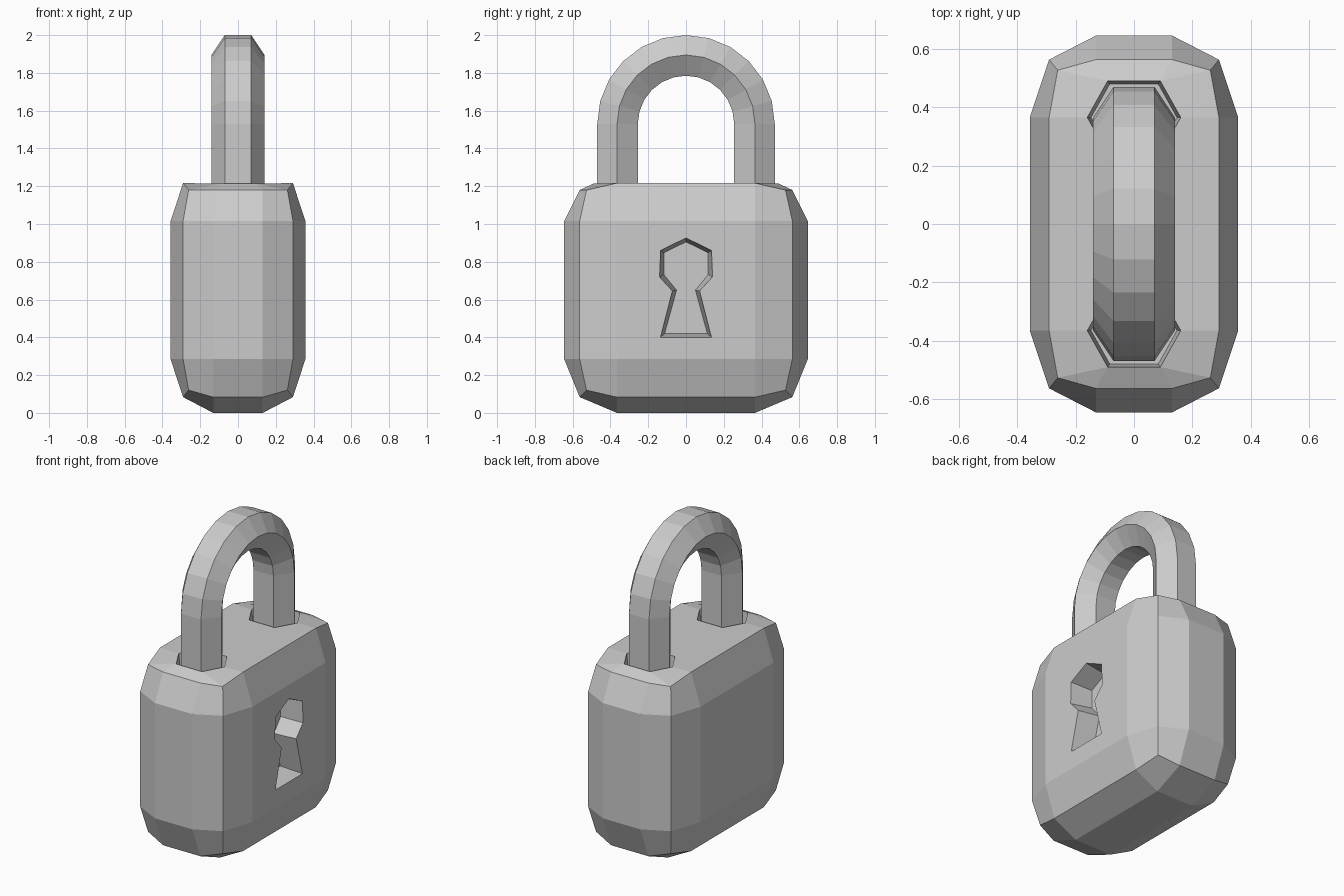
import bpy, bmesh, math
from mathutils import Vector

if "Cube" in bpy.data.objects:
    bpy.data.objects.remove(bpy.data.objects["Cube"])


def finish(bm, name):
    bmesh.ops.remove_doubles(bm, verts=bm.verts, dist=0.002)
    bmesh.ops.recalc_face_normals(bm, faces=bm.faces)
    mesh = bpy.data.meshes.new(name)
    bm.to_mesh(mesh)
    bm.free()
    obj = bpy.data.objects.new(name, mesh)
    bpy.context.collection.objects.link(obj)
    return obj


def loft(bm, rings, caps=True):
    """Join rings of points with quads, optionally capping both ends."""
    rows = [[bm.verts.new(p) for p in ring] for ring in rings]
    n = len(rows[0])
    for a, b in zip(rows, rows[1:]):
        for i in range(n):
            j = (i + 1) % n
            bm.faces.new((a[i], a[j], b[j], b[i]))
    if caps:
        bm.faces.new(rows[0])
    bm.faces.new(rows[-1])


# Body: box with two-step rounding (bevelled in a space where the radius is 1)
RX, RY, RZ = 0.226, 0.28, 0.285
bm = bmesh.new()
bmesh.ops.create_cube(bm, size=1)
bmesh.ops.scale(bm, vec=(0.714 / RX, 1.29 / RY, 1.30 / RZ), verts=bm.verts)
bmesh.ops.bevel(bm, geom=list(bm.edges), offset=1, offset_type='OFFSET',
                segments=2, profile=0.5, affect='EDGES')
bmesh.ops.scale(bm, vec=(RX, RY, RZ), verts=bm.verts)
bmesh.ops.translate(bm, vec=(0, 0, 0.65), verts=bm.verts)

# Cut the crown off and lower the two end edges
bmesh.ops.delete(bm, geom=[v for v in bm.verts if v.co.z > 1.28], context='VERTS')
for v in bm.verts:
    if v.co.z > 1.2 and abs(v.co.y) > 0.5:
        v.co.z = 1.18


def nearest(x, y):
    top = [v for v in bm.verts if v.co.z > 1.15]
    return min(top, key=lambda v: (v.co.xy - Vector((x, y))).length).co.copy()


def face(points):
    bm.faces.new([bm.verts.new(p) for p in points])


# Top surface built around two hexagonal sockets
TOP, FLOOR = 1.214, 1.10
middle, new_faces, sockets = [], [], []
for s in (1, -1):
    hexagon = [(x, s * y) for x, y in ((0.09, 0.49), (0.16, 0.365), (0.09, 0.24),
                                       (-0.09, 0.24), (-0.16, 0.365), (-0.09, 0.49))]
    h = [Vector((x, y, TOP)) for x, y in hexagon]
    a, c, b = (nearest(*p) for p in ((0.29, s * 0.365), (0.26, s * 0.53), (0.13, s * 0.565)))
    a2, c2, b2 = (nearest(*p) for p in ((-0.29, s * 0.365), (-0.26, s * 0.53), (-0.13, s * 0.565)))
    new_faces += [(h[5], h[0], b, b2), (h[0], h[1], a, c), (h[0], c, b),
                  (h[5], h[4], a2, c2), (h[5], c2, b2)]
    middle += [a, h[1], h[2], h[3], h[4], a2][::s]
    low = [(x * 0.92, s * 0.365 + (y - s * 0.365) * 0.92, FLOOR) for x, y in hexagon]
    sockets.append((h, low))
for f in new_faces + [middle]:
    face(f)
for h, low in sockets:
    loft(bm, (h, low), caps=False)
body = finish(bm, "lock_body")

# Keyhole: tapered cutter in the right-hand face
half_outer = [(0.135, 0.86), (0.14, 0.72), (0.072, 0.645), (0.135, 0.40)]
half_inner = [(0.117, 0.848), (0.117, 0.732), (0.05, 0.65), (0.113, 0.42)]


def outline(tip, half):
    return [(0, tip)] + half + [(-y, z) for y, z in reversed(half)]


outer, inner = outline(0.926, half_outer), outline(0.905, half_inner)
rings = []
for x, t in ((0.217, 1.0), (0.377, -0.143)):
    rings.append([(x, o[0] + (i[0] - o[0]) * t, o[1] + (i[1] - o[1]) * t)
                  for o, i in zip(outer, inner)])
bm = bmesh.new()
loft(bm, rings)
cutter = finish(bm, "keyhole_cutter")
cutter.hide_render = True
cutter.hide_viewport = True
cut = body.modifiers.new("keyhole", 'BOOLEAN')
cut.operation = 'DIFFERENCE'
cut.solver = 'EXACT'
cut.object = cutter

# Shackle: hexagonal bar swept up, over a half circle and down
section = [(0.07, 0.47), (0.14, 0.365), (0.07, 0.255),
           (-0.07, 0.255), (-0.14, 0.365), (-0.07, 0.47)]
CENTRE = 1.53
rings = [[(x, r, FLOOR - 0.01) for x, r in section]]
for i in range(13):
    a = math.pi * i / 12
    rings.append([(x, r * math.cos(a), CENTRE + r * math.sin(a)) for x, r in section])
rings.append([(x, -r, FLOOR - 0.01) for x, r in section])
bm = bmesh.new()
loft(bm, rings)
finish(bm, "shackle")
